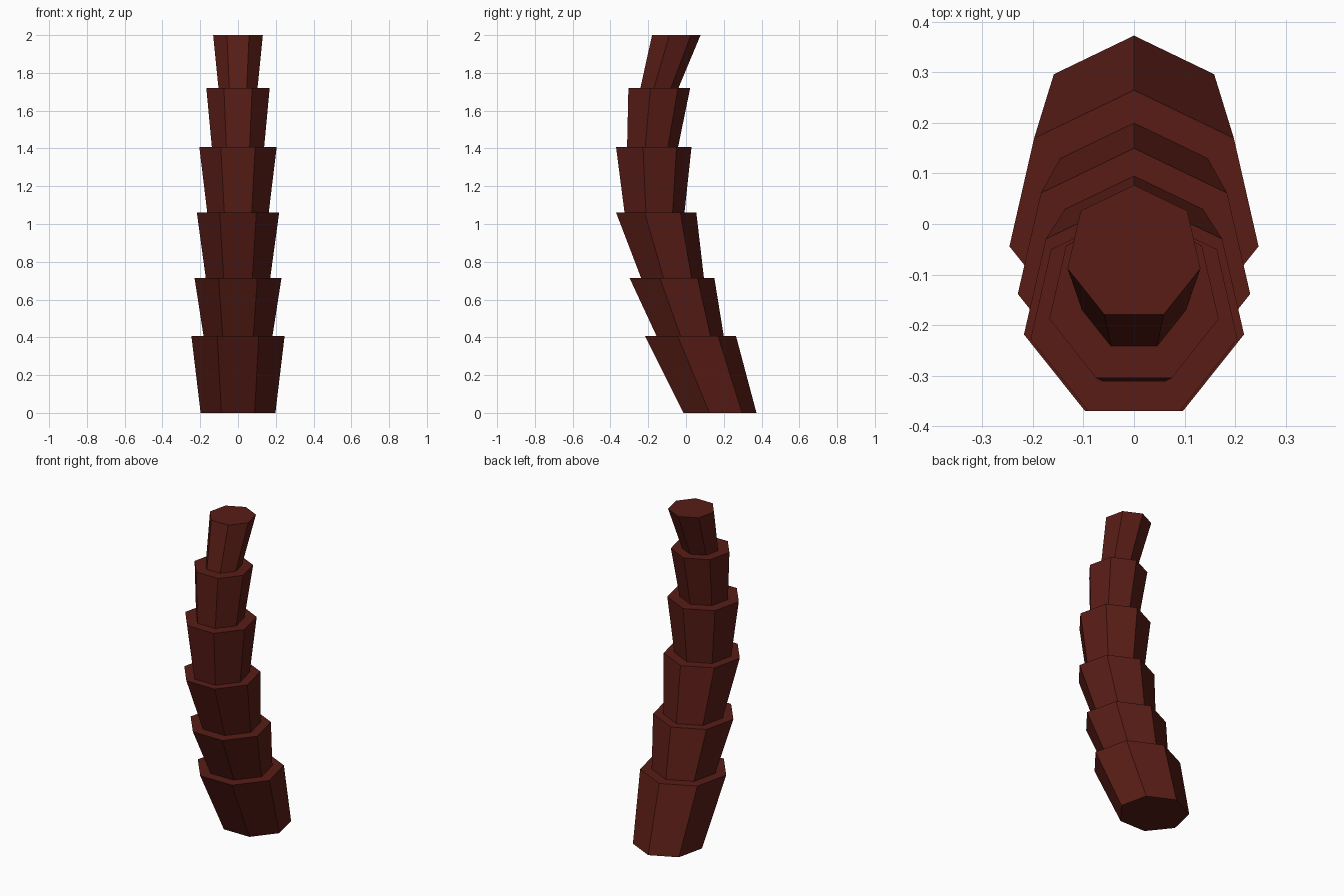
import bpy, bmesh, math

if "Cube" in bpy.data.objects:
    bpy.data.objects.remove(bpy.data.objects["Cube"])

SIDES = 7

# Leaning trunk segments: (z, radius, centre y) for the bottom and flared top ring of each
SEGMENTS = [
    ((0.000, 0.203, 0.170), (0.406, 0.253, 0.012)),
    ((0.406, 0.187, 0.013), (0.714, 0.236, -0.086)),
    ((0.714, 0.175, -0.080), (1.061, 0.2235, -0.169)),
    ((1.061, 0.167, -0.175), (1.407, 0.210, -0.181)),
    ((1.407, 0.142, -0.184), (1.720, 0.172, -0.150)),
    ((1.720, 0.106, -0.146), (2.000, 0.135, -0.058)),
]


def ring(bm, z, radius, cy):
    """Horizontal heptagon with a corner at the back and a flat at the front."""
    angles = [math.pi / 2 + k * math.tau / SIDES for k in range(SIDES)]
    return [bm.verts.new((radius * math.cos(a), cy + radius * math.sin(a), z))
            for a in angles]


# Trunk: walls and stepped ledges skinned through all rings, capped at both ends
bm = bmesh.new()
rings = [ring(bm, *r) for seg in SEGMENTS for r in seg]
for low, high in zip(rings, rings[1:]):
    for k in range(SIDES):
        n = (k + 1) % SIDES
        bm.faces.new((low[k], low[n], high[n], high[k]))
bm.faces.new(rings[0][::-1])
bm.faces.new(rings[-1])
bmesh.ops.recalc_face_normals(bm, faces=bm.faces)

mesh = bpy.data.meshes.new("trunk")
bm.to_mesh(mesh)
bm.free()
trunk = bpy.data.objects.new("trunk", mesh)
bpy.context.collection.objects.link(trunk)

# Dark red-brown bark
bark = bpy.data.materials.new("bark")
bark.diffuse_color = (0.10, 0.012, 0.008, 1)
bark.use_nodes = True
bark.node_tree.nodes["Principled BSDF"].inputs["Base Color"].default_value = bark.diffuse_color
mesh.materials.append(bark)
